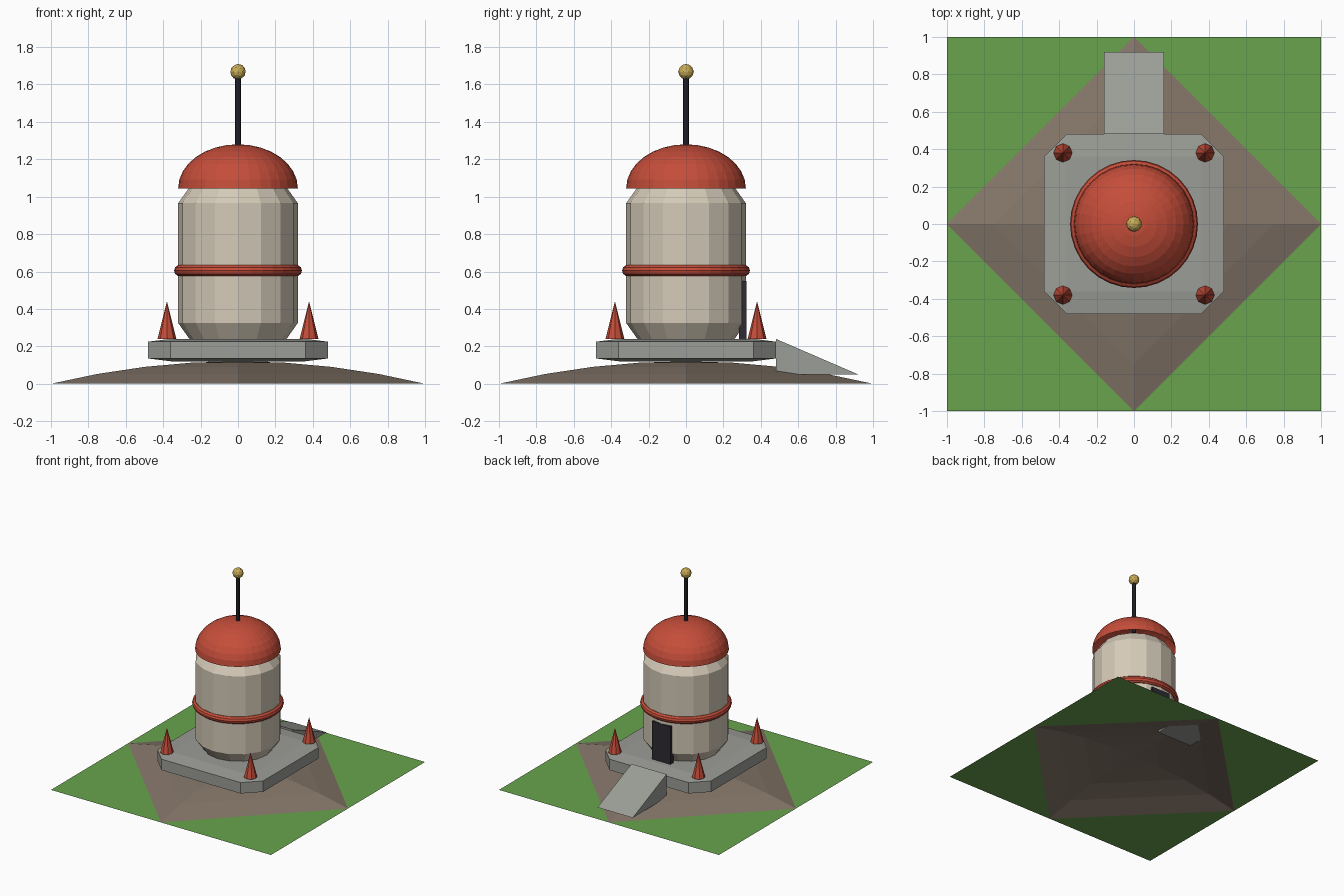
import bpy, bmesh, math
from mathutils import Matrix, Vector

if "Cube" in bpy.data.objects:
    bpy.data.objects.remove(bpy.data.objects["Cube"], do_unlink=True)


def material(name, r, g, b):
    m = bpy.data.materials.new(name)
    m.use_nodes = True
    m.diffuse_color = (r, g, b, 1)
    m.node_tree.nodes["Principled BSDF"].inputs["Base Color"].default_value = (r, g, b, 1)
    return m


grass = material("grass green", .14, .37, .075)
earth = material("earth brown", .23, .18, .14)
stone = material("stone grey", .33, .34, .31)
plaster = material("warm plaster", .66, .59, .48)
red = material("brick red", .56, .075, .042)
gold = material("gold", .58, .41, .09)
dark = material("charcoal", .026, .023, .032)


def finish(name, bm, mat):
    mesh = bpy.data.meshes.new(name)
    bm.to_mesh(mesh)
    bm.free()
    mesh.materials.append(mat)
    ob = bpy.data.objects.new(name, mesh)
    bpy.context.collection.objects.link(ob)
    return ob


def lathe(name, profile, sides, mat, caps=True, at=(0, 0), closed=False):
    """Spin (radius, z) points, listed bottom to top, about a vertical axis."""
    bm = bmesh.new()
    rings = []
    for r, z in profile:
        if r < 1e-6:
            rings.append([bm.verts.new((at[0], at[1], z))] * sides)
        else:
            rings.append([bm.verts.new((at[0] + r * math.cos(math.tau * i / sides),
                                        at[1] + r * math.sin(math.tau * i / sides), z))
                          for i in range(sides)])
    pairs = list(zip(rings, rings[1:]))
    if closed:
        pairs.append((rings[-1], rings[0]))
    for lo, hi in pairs:
        for i in range(sides):
            j = (i + 1) % sides
            quad = list(dict.fromkeys([lo[i], lo[j], hi[j], hi[i]]))
            bm.faces.new(quad)
    if caps and not closed:
        if profile[0][0] > 0:
            bm.faces.new(rings[0][::-1])
        if profile[-1][0] > 0:
            bm.faces.new(rings[-1])
    return finish(name, bm, mat)


def box(name, size, center, mat, bevel=0):
    """Box whose chamfer is cut on a cube, then squashed to height."""
    bm = bmesh.new()
    bmesh.ops.create_cube(bm, size=size[0])
    if bevel:
        bmesh.ops.bevel(bm, geom=bm.edges[:], offset=bevel, segments=1,
                        affect='EDGES', clamp_overlap=True)
    bmesh.ops.scale(bm, verts=bm.verts, vec=[s / size[0] for s in size])
    bmesh.ops.translate(bm, verts=bm.verts, vec=center)
    return finish(name, bm, mat)


# Grass corners around the mound
bm = bmesh.new()
for k in range(4):
    turn = Matrix.Rotation(k * math.pi / 2, 3, 'Z')
    bm.faces.new([bm.verts.new(turn @ Vector(p)) for p in ((1, 0, 0), (1, 1, 0), (0, 1, 0))])
finish("grass_corners", bm, grass)

# Four-sided earth mound, open underneath
lathe("mound", [(r / 4, .12 * (1 - (r / 4) ** 2)) for r in (4, 3, 2, 1, 0)], 4, earth, caps=False)

# Chamfered platform
box("platform", (.96, .96, .12), (0, 0, .18), stone, bevel=.12)

# Wedge ramp at the back
bm = bmesh.new()
section = ((.48, .05), (.92, .05), (.48, .24))
sides = [[bm.verts.new((x, y, z)) for y, z in section] for x in (-.16, .16)]
bm.faces.new(sides[0])
bm.faces.new(sides[1])
for i in range(3):
    j = (i + 1) % 3
    bm.faces.new((sides[0][i], sides[0][j], sides[1][j], sides[1][i]))
bmesh.ops.recalc_face_normals(bm, faces=bm.faces)
finish("ramp", bm, stone)

# Tower body, band and door
lathe("tower", [(.26, .24), (.32, .325), (.32, .965), (.26, 1.05)], 16, plaster)
lathe("band", [(.312 + .03 * math.cos(math.tau * i / 10), .605 + .03 * math.sin(math.tau * i / 10))
               for i in range(10)], 32, red, closed=True)
box("door", (.17, .04, .31), (0, .303, .395), dark)

# Dome roof, open underneath
lathe("dome", [(.32 * math.cos(math.pi * i / 16), 1.045 + .235 * math.sin(math.pi * i / 16))
               for i in range(9)], 32, red, caps=False)

# Mast and finial ball
lathe("mast", [(.015, 1.2), (.015, 1.66)], 8, dark)
bm = bmesh.new()
bmesh.ops.create_icosphere(bm, subdivisions=2, radius=.042,
                           matrix=Matrix.Translation((0, 0, 1.668)))
finish("finial_ball", bm, gold)

# Corner spikes
for sx, left in ((1, "left"), (-1, "right")):
    for sy, end in ((-1, "front"), (1, "back")):
        lathe(f"spike_{end}_{left}", [(.05, .24), (0, .44)], 8, red, at=(.38 * sx, .38 * sy))
